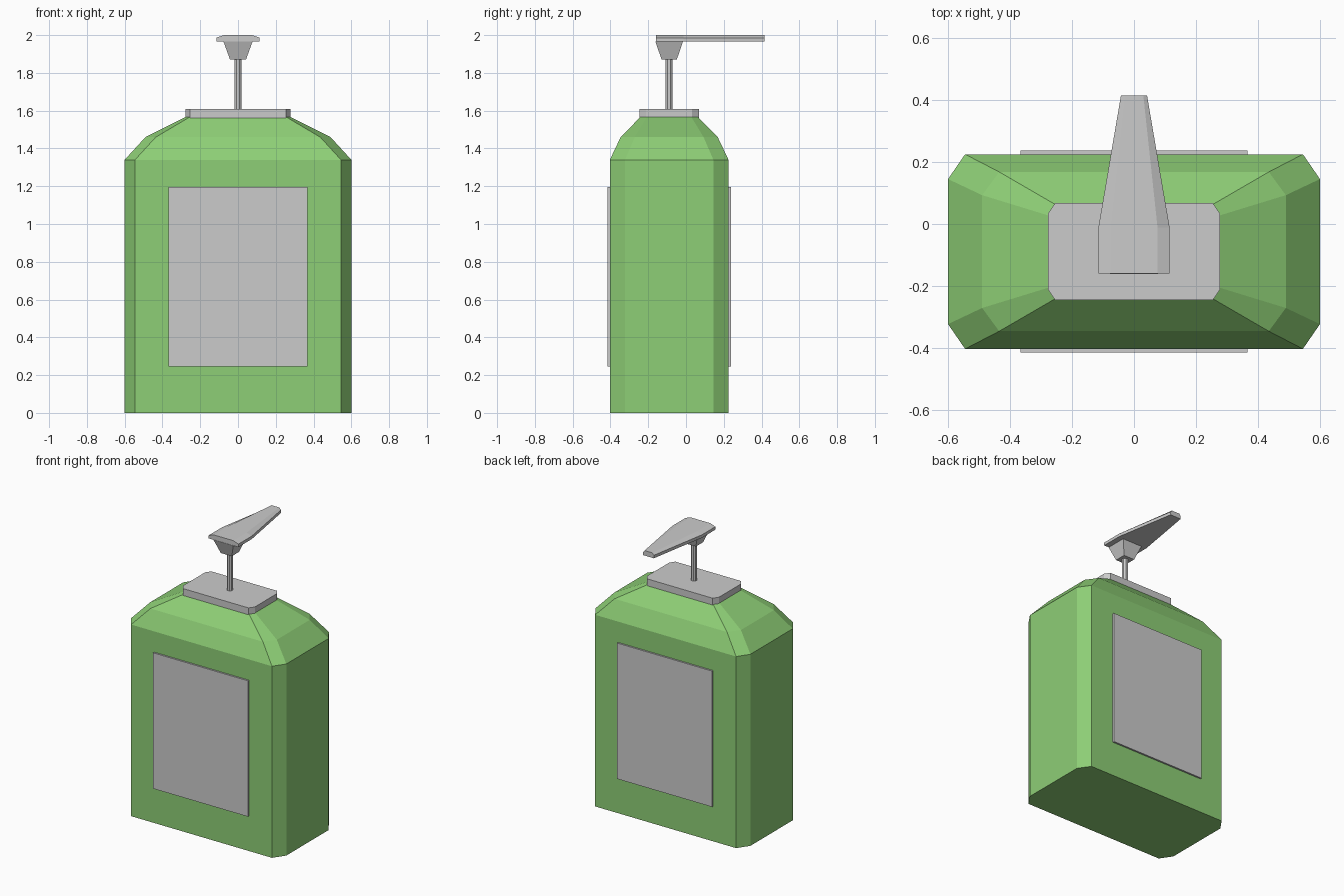
import bpy, bmesh, math

if "Cube" in bpy.data.objects:
    bpy.data.objects.remove(bpy.data.objects["Cube"])

CY = -0.089  # y centre of the bottle


def loft(name, rings, color=None):
    """Skin equal-length rings of points and cap both ends."""
    bm = bmesh.new()
    loops = [[bm.verts.new(p) for p in ring] for ring in rings]
    n = len(loops[0])
    for a, b in zip(loops, loops[1:]):
        for i in range(n):
            j = (i + 1) % n
            bm.faces.new((a[i], a[j], b[j], b[i]))
    bm.faces.new(loops[0][::-1])
    bm.faces.new(loops[-1])
    bmesh.ops.recalc_face_normals(bm, faces=bm.faces[:])
    me = bpy.data.meshes.new(name)
    bm.to_mesh(me)
    bm.free()
    ob = bpy.data.objects.new(name, me)
    bpy.context.collection.objects.link(ob)
    if color:
        mat = bpy.data.materials.new(name + "_color")
        mat.diffuse_color = color
        mat.use_nodes = True
        mat.node_tree.nodes["Principled BSDF"].inputs["Base Color"].default_value = mat.diffuse_color
        me.materials.append(mat)
    return ob


def octagon(hx, hy, cx, cy, z):
    """Rectangle with cut corners."""
    q = [(hx, hy - cy), (hx - cx, hy)]
    pts = q + [(-x, y) for x, y in q[::-1]]
    pts += [(-x, -y) for x, y in pts]
    return [(x, CY + y, z) for x, y in pts]


def rect(hx, hy, z):
    return [(sx * hx, CY + sy * hy, z) for sx, sy in ((1, 1), (-1, 1), (-1, -1), (1, -1))]


# Bottle body with two-step sloped shoulders
loft("bottle_body", [
    octagon(0.60, 0.314, 0.055, 0.08, 0.0),
    octagon(0.60, 0.314, 0.055, 0.08, 1.34),
    octagon(0.49, 0.257, 0.055, 0.075, 1.46),
    octagon(0.278, 0.152, 0.024, 0.035, 1.567),
], (0.27, 0.62, 0.18, 1))

# Collar plate on top of the bottle
loft("collar", [octagon(0.278, 0.157, 0.024, 0.035, z) for z in (1.555, 1.61)])

# Front and back labels
for name, s in (("front_label", -1), ("back_label", 1)):
    loft(name, [[(x, CY + s * d, z) for x, z in
                 ((-0.367, 0.245), (0.367, 0.245), (0.367, 1.195), (-0.367, 1.195))]
                for d in (0.308, 0.326)])

# Pump stem
bpy.ops.mesh.primitive_cylinder_add(vertices=8, radius=0.02, depth=0.30,
                                    location=(0, CY, 1.74),
                                    rotation=(0, 0, math.pi / 8))
bpy.context.object.name = "pump_stem"

# Flared base under the pump head
loft("pump_flare", [rect(0.042, 0.040, 1.87), rect(0.077, 0.073, 1.966)])


# Pump head: bevelled plate tapering to the spout tip
def head_section(y, w, top):
    return [(-w, y, 1.965), (w, y, 1.965), (w, y, 1.986),
            (top, y, 2.0), (-top, y, 2.0), (-w, y, 1.986)]


loft("pump_spout", [head_section(-0.16, 0.115, 0.076),
                    head_section(-0.012, 0.115, 0.076),
                    head_section(0.415, 0.042, 0.03)])
